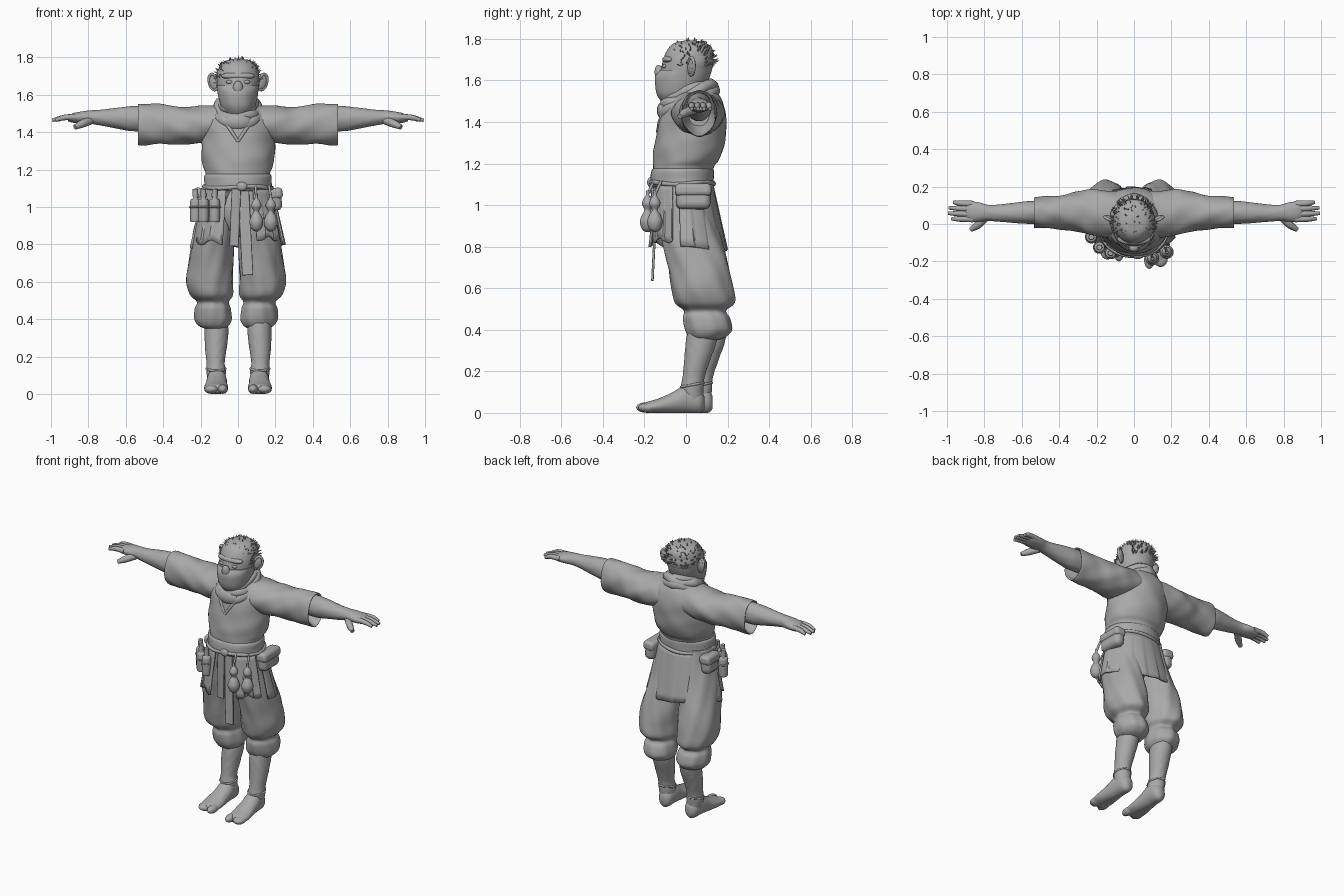
import bpy, bmesh, math, random
from mathutils import Vector

random.seed(4)
if "Cube" in bpy.data.objects:
    bpy.data.objects.remove(bpy.data.objects["Cube"], do_unlink=True)

grey = bpy.data.materials.new("plain_grey")
grey.use_nodes = True
grey.diffuse_color = (0.4, 0.4, 0.4, 1)
grey.node_tree.nodes["Principled BSDF"].inputs["Base Color"].default_value = (0.4, 0.4, 0.4, 1)
SIDES = (("left", 1), ("right", -1))


def finish(name, bm):
    bmesh.ops.recalc_face_normals(bm, faces=bm.faces)
    mesh = bpy.data.meshes.new(name)
    bm.to_mesh(mesh)
    bm.free()
    mesh.materials.append(grey)
    ob = bpy.data.objects.new(name, mesh)
    bpy.context.collection.objects.link(ob)
    return ob


def smooth_rows(rows, sub=5):
    """Catmull-Rom interpolation between rows of numbers."""
    rows = [rows[0]] + list(rows) + [rows[-1]]
    out = []
    for a, b, c, d in zip(rows, rows[1:], rows[2:], rows[3:]):
        for i in range(sub):
            t = i / sub
            out.append([q + 0.5 * t * (r - p + t * (2*p - 5*q + 4*r - s + t * (3*(q - r) + s - p)))
                        for p, q, r, s in zip(a, b, c, d)])
    return out + [list(rows[-1])]


def loft(name, rings, axis="z", side=1, shift=(0, 0), fold=0, lobes=7, twist=30, n=48):
    """Skin of elliptical rings: (position, centre u, centre v, radius u, radius v)."""
    bm = bmesh.new()
    loops = []
    for t, cu, cv, ru, rv in smooth_rows(rings):
        loop = []
        for i in range(n):
            a = math.tau * i / n
            f = 1 + fold * (math.sin(lobes * a + twist * t) + 0.6 * math.sin(3 * a - 1.7 * twist * t))
            u, v = cu + ru * f * math.cos(a), cv + rv * f * math.sin(a)
            x, y, z = {"z": (u, v, t), "x": (t, u, v), "y": (u, t, v)}[axis]
            loop.append(bm.verts.new((x * side + shift[0], y + shift[1], max(z, 0))))
        loops.append(loop)
    for a, b in zip(loops, loops[1:]):
        for i in range(n):
            bm.faces.new((a[i], a[(i + 1) % n], b[(i + 1) % n], b[i]))
    bm.faces.new(loops[0])
    bm.faces.new(loops[-1])
    return finish(name, bm)


def ball(name, loc, size, rot=(0, 0, 0)):
    bm = bmesh.new()
    bmesh.ops.create_uvsphere(bm, u_segments=20, v_segments=12, radius=1)
    ob = finish(name, bm)
    ob.location, ob.scale, ob.rotation_euler = loc, size, rot
    return ob


def box(name, loc, size, rot=(0, 0, 0), bevel=0.015):
    bm = bmesh.new()
    bmesh.ops.create_cube(bm, size=1)
    bmesh.ops.scale(bm, vec=size, verts=bm.verts)
    ob = finish(name, bm)
    ob.location, ob.rotation_euler = loc, rot
    mod = ob.modifiers.new("soft_edges", "BEVEL")
    mod.width, mod.segments = bevel, 3
    return ob


def tube(name, points, radius, closed=False):
    """Rounded tube; each point is x, y, z, relative thickness."""
    curve = bpy.data.curves.new(name, "CURVE")
    curve.dimensions, curve.bevel_depth = "3D", radius
    curve.bevel_resolution, curve.resolution_u, curve.use_fill_caps = 3, 5, True
    sp = curve.splines.new("BEZIER")
    sp.bezier_points.add(len(points) - 1)
    sp.use_cyclic_u = closed
    for bp, p in zip(sp.bezier_points, points):
        bp.co, bp.radius = p[:3], p[3]
        bp.handle_left_type = bp.handle_right_type = "AUTO"
    curve.materials.append(grey)
    ob = bpy.data.objects.new(name, curve)
    bpy.context.collection.objects.link(ob)
    return ob


def hoop(name, loc, rx, ry, thick, tilt=0.0, wave=0.0):
    """Closed ring of tube, raised at the back by tilt."""
    pts = []
    for i in range(16):
        a = math.tau * i / 16
        pts.append((loc[0] + rx * math.cos(a), loc[1] + ry * math.sin(a),
                    loc[2] + tilt * math.sin(a) + wave * math.sin(3 * a + loc[2] * 90), 1 + 0.15 * math.sin(5 * a)))
    return tube(name, pts, thick, True)


def drape(name, a0, a1, z0, z1, flare, pleats):
    """Hanging pleated cloth wrapped round part of the hips."""
    bm = bmesh.new()
    cols, rows, grid = pleats * 8, 8, []
    for j in range(rows + 1):
        t = j / rows
        row = []
        for i in range(cols + 1):
            s = i / cols
            a = math.radians(a0 + (a1 - a0) * s)
            r = 1 + flare * t + 0.06 * t * ((pleats * s) % 1 - 0.5)
            z = z0 + (z1 - z0) * t * (1 + 0.04 * math.sin(9 * s + a0))
            row.append(bm.verts.new((0.185 * r * math.cos(a), -0.015 + 0.015 * t + 0.145 * r * math.sin(a), z)))
        grid.append(row)
    for p, q in zip(grid, grid[1:]):
        for i in range(cols):
            bm.faces.new((p[i], p[i + 1], q[i + 1], q[i]))
    ob = finish(name, bm)
    ob.modifiers.new("cloth", "SOLIDIFY").thickness = 0.01
    return ob


# Head, face mask and features
loft("head", [(1.5, 0, -.03, .06, .08), (1.53, 0, -.03, .085, .095), (1.58, 0, -.015, .1, .112),
              (1.64, 0, .0, .11, .122), (1.7, 0, .01, .113, .12), (1.75, 0, .02, .1, .108),
              (1.78, 0, .02, .07, .075), (1.793, 0, .02, .02, .02)])
loft("face_mask", [(1.48, 0, -.04, .055, .065), (1.53, 0, -.04, .088, .1), (1.58, 0, -.032, .103, .117),
                   (1.62, 0, -.022, .11, .125), (1.65, 0, -.005, .114, .122)], fold=.006)
ball("nose_under_mask", (0, -.126, 1.63), (.028, .024, .045), (.2, 0, 0))
ball("brow", (0, -.08, 1.7), (.09, .034, .022))
for tag, s in SIDES:
    ball(tag + "_eye", (.045 * s, -.103, 1.668), (.02, .012, .01))
    ball(tag + "_ear", (.128 * s, .028, 1.667), (.03, .014, .042), (0, .3 * s, .5 * s))
    rim = [((.132 + .022 * math.cos(a) + .008 * math.sin(a)) * s, .026 + .012 * math.cos(a),
            1.668 + .042 * math.sin(a), 1) for a in (k * math.tau / 8 for k in range(8))]
    tube(tag + "_ear_rim", rim, .008, True)
ball("hair_cap", (0, .026, 1.692), (.112, .109, .097))

# Short spiky hair
bm = bmesh.new()
for i in range(170):
    d = Vector((random.uniform(-1, 1), random.uniform(-.8, 1), random.uniform(-.2, 1))).normalized()
    base = Vector((0, .026, 1.69)) + Vector((d.x * .112, d.y * .108, d.z * .095))
    aim = (d + Vector((random.uniform(-.4, .4), random.uniform(-.3, .5), .3))).normalized()
    mat = aim.to_track_quat("Z", "Y").to_matrix().to_4x4()
    mat.translation = base
    bmesh.ops.create_cone(bm, segments=5, radius1=.009, radius2=.001, depth=.05, matrix=mat)
finish("hair_spikes", bm)

# Scarf, tunic and collar
hoop("scarf_lower", (0, .012, 1.495), .112, .115, .033, .05, .006)
hoop("scarf_middle", (0, .012, 1.525), .1, .112, .03, .05, .01)
hoop("scarf_upper", (0, .01, 1.55), .088, .105, .024, .035, .006)
ball("scarf_front_drape", (0, -.1, 1.455), (.075, .04, .05))
loft("tunic", [(1.1, 0, -.02, .165, .14), (1.18, 0, -.014, .172, .146), (1.215, 0, .0, .186, .158),
               (1.27, 0, .013, .195, .168), (1.35, 0, .026, .196, .166), (1.45, 0, .036, .19, .155),
               (1.52, 0, .048, .155, .118), (1.57, 0, .05, .08, .07)], fold=.011, lobes=7)
for tag, s in SIDES:
    tube(tag + "_collar_edge", [(.085 * s, -.085, 1.48, 1), (.045 * s, -.12, 1.42, 1),
                                (0, -.137, 1.35, .8)], .01)
    loft(tag + "_sleeve", [(.06, .05, 1.45, .12, .1), (.2, .06, 1.44, .125, .1), (.3, .066, 1.435, .108, .1),
                           (.4, .062, 1.442, .09, .106), (.52, .062, 1.442, .083, .111), (.531, .062, 1.442, .076, .103),
                           (.5, .062, 1.44, .07, .088), (.44, .062, 1.44, .05, .06)], "x", s, fold=.022, lobes=5)
    # Forearm, palm and fingers
    loft(tag + "_arm", [(.42, .06, 1.475, .06, .068), (.55, .062, 1.472, .061, .068), (.62, .06, 1.474, .056, .06),
                        (.72, .058, 1.477, .046, .044), (.78, .06, 1.48, .043, .037), (.83, .064, 1.479, .052, .033),
                        (.88, .066, 1.476, .053, .026), (.908, .066, 1.472, .042, .014)], "x", s, fold=.008)
    for i, tip in enumerate((.975, .993, .99, .965)):
        y = .026 + .027 * i
        tube(f"{tag}_finger_{i}", [(.86 * s, y, 1.48, 1.1), (.93 * s, y * 1.04, 1.478, 1),
                                   (tip * s, y * 1.08, 1.464, .6)], .0155)
    tube(tag + "_thumb", [(.79 * s, .04, 1.462, 1.2), (.835 * s, -.005, 1.444, 1.1), (.872 * s, -.03, 1.427, .7)], .019)

# Baggy trousers, shins and split-toe boots
ball("trouser_seat", (0, .0, 1.0), (.17, .135, .16))
for tag, s in SIDES:
    back = 0 if s > 0 else .04
    loft(tag + "_trouser_leg", [(1.12, .085, -.015, .09, .12), (1.0, .1, -.005, .098, .128), (.85, .122, .022, .108, .142),
                                (.7, .135, .062, .122, .148), (.6, .141, .078, .124, .149), (.53, .133, .09, .113, .142),
                                (.492, .125, .092, .084, .1), (.455, .125, .1, .095, .112), (.4, .122, .108, .099, .112),
                                (.365, .12, .102, .08, .088), (.35, .117, .095, .05, .06)],
         side=s, shift=(-.01, 0), fold=.022, lobes=8, twist=16)
    loft(tag + "_shin", [(.44, .12, .09, .06, .075), (.34, .115, .073, .064, .074), (.25, .118, .053, .058, .062),
                         (.17, .12, .036, .049, .053), (.12, .117, .03, .052, .055), (.06, .115, .03, .045, .05)],
         side=s, shift=(0, back), fold=.009, twist=90)
    hoop(tag + "_boot_cuff", (.118 * s, .03 + back, .135), .05, .054, .006, .01)
    loft(tag + "_boot", [(.088, .11, .05, .02, .03), (.065, .111, .058, .044, .058), (0, .113, .068, .053, .068),
                         (-.06, .115, .05, .057, .052), (-.13, .117, .034, .064, .036), (-.19, .118, .026, .058, .026),
                         (-.205, .118, .024, .04, .015)], "y", s, (0, back))
    ball(tag + "_big_toe", (.081 * s, -.19 + back, .026), (.027, .05, .025))
    ball(tag + "_outer_toe", (.142 * s, -.185 + back, .025), (.038, .045, .024))

# Sash, cords and hanging cloth
loft("sash", [(1.085, 0, -.02, .165, .14), (1.1, 0, -.02, .18, .15), (1.13, 0, -.02, .18, .153),
              (1.165, 0, -.018, .18, .15), (1.18, 0, -.015, .168, .14)], fold=.008)
hoop("belt_cord", (0, -.02, 1.105), .181, .152, .011, 0, .005)
drape("back_skirt", -8, 188, 1.11, .79, .38, 9)
drape("right_hip_cloth", 200, 250, 1.1, .81, .32, 3)
drape("left_hip_cloth", 296, 340, 1.1, .83, .28, 3)
ball("sash_knot", (.02, -.172, 1.11), (.03, .015, .024))
box("short_sash_tail", (-.015, -.158, .95), (.05, .012, .32), (.03, .04, 0), .004)
box("long_sash_tail", (.04, -.15, .87), (.06, .012, .47), (-.05, -.05, 0), .004)

# Pouches at the hips
for tag, s, w in (("left", 1, .165), ("right", -1, .12)):
    box(tag + "_pouch", (.198 * s, .035, 1.04), (.07, w, .12), (0, -.1 * s, 0), .028)
    box(tag + "_pouch_flap", (.2 * s, .035, 1.072), (.078, w + .01, .06), (0, -.1 * s, 0), .02)

# Bottles on the right of the belt
for i, (x, y) in enumerate(((-.228, -.07), (-.185, -.125), (-.125, -.155))):
    loft(f"bottle_{i}", [(.92, x, y, .022, .022), (.93, x, y, .028, .028), (1.03, x, y, .028, .028),
                         (1.045, x, y, .014, .014), (1.065, x, y, .013, .013)], n=20)
    tube(f"bottle_cork_{i}", [(x, y, 1.055, 1), (x, y, 1.095, .9)], .016)
    hoop(f"bottle_strap_{i}", (x, y, 1.0), .029, .029, .005)

# Gourds on the left of the belt
for i, (x, y) in enumerate(((.098, -.185), (.175, -.15))):
    loft(f"gourd_{i}", [(.87, x, y, .008, .008), (.885, x, y, .027, .027), (.92, x, y, .037, .037),
                        (.955, x, y, .026, .026), (.975, x, y, .014, .014), (1.005, x, y, .027, .027),
                        (1.03, x, y, .02, .02), (1.045, x, y, .009, .009), (1.07, x, y, .008, .008)], n=20)
    tube(f"gourd_cord_{i}", [(x, y, 1.05, 1), (x * .95, y + .03, 1.115, 1)], .007)

# Smooth shading with crisp creases
bpy.ops.object.select_all(action="DESELECT")
for ob in bpy.context.collection.objects:
    if ob.type == "MESH" and ob.data.materials and ob.data.materials[0] == grey:
        ob.select_set(True)
        bpy.context.view_layer.objects.active = ob
bpy.ops.object.shade_smooth_by_angle(angle=math.radians(40))
